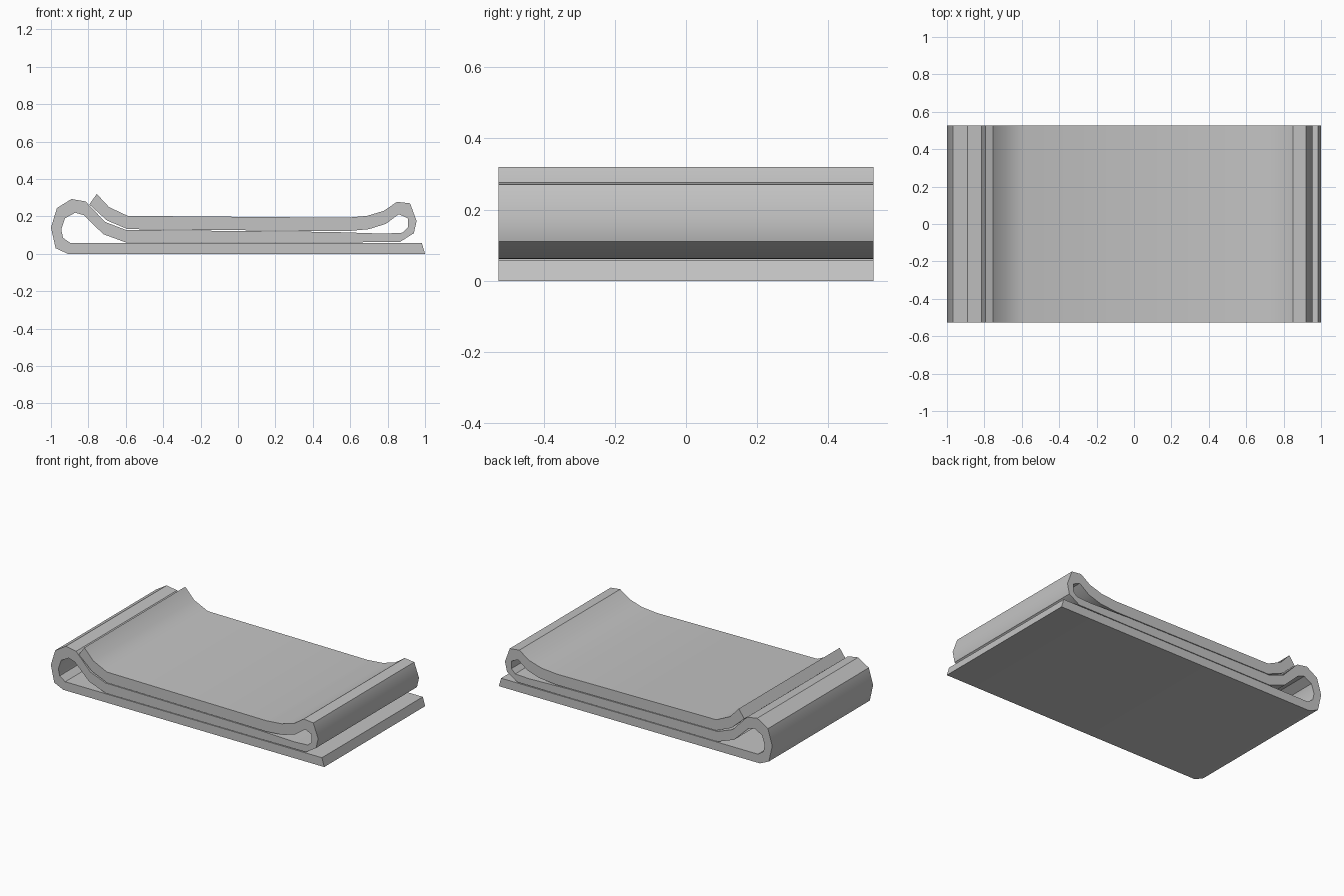
import bpy
import bmesh

if "Cube" in bpy.data.objects:
    bpy.data.objects.remove(bpy.data.objects["Cube"])

HALF_DEPTH = 0.527

# Folded sheet cross-section: (x, z) on one face paired with (x, z) on the other
SECTION = [
    # bottom layer
    ((1.0, 0.0), (0.983, 0.057)),
    ((-0.91, 0.0), (-0.895, 0.057)),
    # left fold
    ((-0.975, 0.03), (-0.935, 0.085)),
    ((-1.0, 0.14), (-0.945, 0.13)),
    ((-0.968, 0.245), (-0.925, 0.19)),
    ((-0.89, 0.293), (-0.87, 0.22)),
    ((-0.815, 0.28), (-0.825, 0.207)),
    ((-0.71, 0.17), (-0.72, 0.105)),
    # middle layer
    ((-0.6, 0.128), (-0.6, 0.061)),
    ((0.5, 0.117), (0.5, 0.061)),
    ((0.78, 0.108), (0.865, 0.063)),
    # right fold
    ((0.88, 0.113), (0.94, 0.11)),
    ((0.908, 0.14), (0.955, 0.175)),
    ((0.908, 0.19), (0.92, 0.27)),
    ((0.86, 0.212), (0.85, 0.278)),
    ((0.79, 0.16), (0.78, 0.23)),
    ((0.70, 0.132), (0.69, 0.203)),
    # top layer and its raised end
    ((0.58, 0.121), (0.58, 0.193)),
    ((-0.59, 0.132), (-0.59, 0.203)),
    ((-0.70, 0.178), (-0.69, 0.25)),
    ((-0.795, 0.264), (-0.755, 0.32)),
]

# Four vertices per section: both faces at the front and at the back
bm = bmesh.new()
rows = []
for a, b in SECTION:
    rows.append([bm.verts.new((p[0], y, p[1]))
                 for p, y in ((a, -HALF_DEPTH), (b, -HALF_DEPTH),
                              (b, HALF_DEPTH), (a, HALF_DEPTH))])

# Skin the strip between neighbouring sections and close its two ends
for r, s in zip(rows, rows[1:]):
    for i in range(4):
        j = (i + 1) % 4
        bm.faces.new((r[i], r[j], s[j], s[i]))
bm.faces.new(rows[0])
bm.faces.new(rows[-1])
bmesh.ops.recalc_face_normals(bm, faces=bm.faces[:])

mesh = bpy.data.meshes.new("folded_sheet")
bm.to_mesh(mesh)
bm.free()
sheet = bpy.data.objects.new("folded_sheet", mesh)
bpy.context.collection.objects.link(sheet)

# Plain grey
grey = bpy.data.materials.new("grey")
grey.diffuse_color = (0.55, 0.55, 0.55, 1.0)
grey.use_nodes = True
grey.node_tree.nodes["Principled BSDF"].inputs["Base Color"].default_value = grey.diffuse_color
mesh.materials.append(grey)

# Soft folds, crisp cut edges
bpy.context.view_layer.objects.active = sheet
sheet.select_set(True)
bpy.ops.object.shade_smooth_by_angle(angle=0.61)
